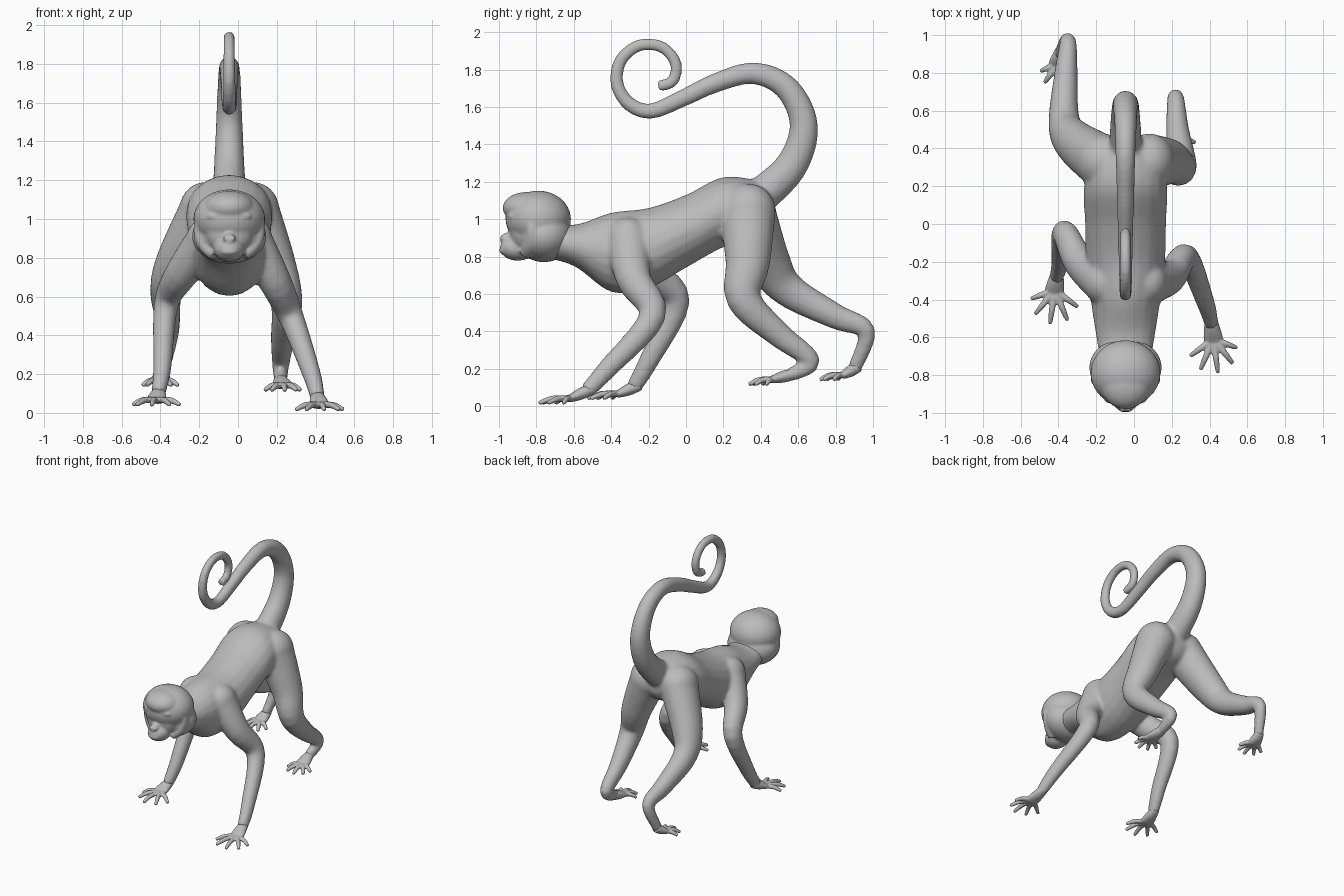
import bpy, bmesh, math
from mathutils import Vector, Matrix

default = bpy.data.objects.get("Cube")
if default:
    bpy.data.objects.remove(default, do_unlink=True)

MID = -0.045    # x of the spine, head and tail
SIDES = 20

grey = bpy.data.materials.new("plain_grey")
grey.use_nodes = True
colour = (0.5, 0.5, 0.5, 1)
grey.diffuse_color = colour
grey.node_tree.nodes["Principled BSDF"].inputs["Base Color"].default_value = colour


def spline(points, steps=5):
    """Smooth curve through rows of numbers, positions and radii alike."""
    rows = [Vector(p) for p in points]
    rows = [rows[0]] + rows + [rows[-1]]
    curve = []
    for before, start, end, after in zip(rows, rows[1:], rows[2:], rows[3:]):
        leave, arrive = (end - before) / 2, (after - start) / 2
        for i in range(steps):
            t = i / steps
            blend = t * t * (3 - 2 * t)
            curve.append(start.lerp(end, blend) + leave * t * (1 - t) ** 2
                         - arrive * t * t * (1 - t))
    return curve + [rows[-1]]


def loft(bm, points, axis=None):
    """Closed tube; each point is x, y, z, half width, half depth."""
    rows = spline(points)
    centres = [Vector(row[:3]) for row in rows]
    last = len(rows) - 1
    rings = []
    for i, row in enumerate(rows):
        along = axis or (centres[min(i + 1, last)] - centres[max(i - 1, 0)]).normalized()
        side = Vector((1, 0, 0))
        side = (side - along * side.dot(along)).normalized()
        up = along.cross(side)
        ring = []
        for k in range(SIDES):
            angle = math.tau * k / SIDES
            offset = side * row[3] * math.cos(angle) + up * row[4] * math.sin(angle)
            ring.append(bm.verts.new(centres[i] + offset))
        rings.append(ring)
    for ring, following in zip(rings, rings[1:]):
        for k in range(SIDES):
            n = (k + 1) % SIDES
            bm.faces.new((ring[k], ring[n], following[n], following[k]))
    bm.faces.new(rings[0][::-1])
    bm.faces.new(rings[-1])


def ball(bm, centre, radii):
    matrix = Matrix.Translation(centre) @ Matrix.Diagonal((*radii, 1))
    bmesh.ops.create_uvsphere(bm, u_segments=32, v_segments=20, radius=1, matrix=matrix)


def taper(bm, path, thick, thin, power=1.4):
    """Tube with a round start whose radius falls off quickly, then slowly."""
    last = len(path) - 1
    points = []
    for i, place in enumerate(path):
        radius = thin + (thick - thin) * (1 - i / last) ** power
        points.append((*place, radius * 0.9, radius))
    loft(bm, points)
    ball(bm, path[0], (thick * 0.9, thick, thick))


def finish(bm, name, voxel=None, smoothing=0):
    """Turn the parts into one smooth object, fused into a single skin."""
    bmesh.ops.recalc_face_normals(bm, faces=bm.faces)
    mesh = bpy.data.meshes.new(name)
    bm.to_mesh(mesh)
    bm.free()
    mesh.materials.append(grey)
    obj = bpy.data.objects.new(name, mesh)
    bpy.context.collection.objects.link(obj)
    bpy.ops.object.select_all(action='DESELECT')
    obj.select_set(True)
    bpy.context.view_layer.objects.active = obj
    if voxel:
        fuse = obj.modifiers.new("fuse", 'REMESH')
        fuse.mode = 'VOXEL'
        fuse.voxel_size = voxel
        relax = obj.modifiers.new("relax", 'SMOOTH')
        relax.factor = 0.5
        relax.iterations = smoothing
        for modifier in ("fuse", "relax"):
            bpy.ops.object.modifier_apply(modifier=modifier)
    bpy.ops.object.shade_smooth()


# Torso and neck, from rump to skull: y, top, bottom, half width
body = bmesh.new()
torso = [(0.46, 1.15, 1, 0.1), (0.4, 1.2, 0.92, 0.17), (0.2, 1.225, 0.85, 0.22),
         (0, 1.13, 0.74, 0.215), (-0.2, 1.06, 0.63, 0.21), (-0.4, 1.035, 0.61, 0.185),
         (-0.6, 0.97, 0.75, 0.155), (-0.8, 1, 0.8, 0.12)]
loft(body, [(MID, y, (top + low) / 2, wide, (top - low) / 2) for y, top, low, wide in torso],
     Vector((0, -1, 0)))

# Tail: an arch over the back that ends in a closing spiral
tail = [(MID, y, z) for y, z in [(0.37, 1.1), (0.56, 1.28), (0.63, 1.5), (0.54, 1.7),
                                 (0.36, 1.78), (0.15, 1.725), (-0.02, 1.645)]]
CURL = 9
for i in range(CURL):
    t = i / (CURL - 1)
    angle = math.radians(-90 - 320 * t)
    reach = 0.183 * (1 - 0.65 * t ** 5)
    tail.append((MID, -0.19 + reach * math.cos(angle), 1.76 + reach * math.sin(angle)))
taper(body, tail, 0.1, 0.032, 3)

# Limbs: path from shoulder or hip, then palm centre and how far the digits turn
arms = {
    "left_hand": ([(0.07, -0.31, 0.89), (0.19, -0.28, 0.68), (0.28, -0.18, 0.48),
                   (0.38, -0.42, 0.2), (0.41, -0.53, 0.08)], (0.42, -0.61, 0.045), 8),
    "right_hand": ([(-0.16, -0.31, 0.89), (-0.29, -0.2, 0.72), (-0.37, -0.05, 0.56),
                    (-0.39, -0.2, 0.24), (-0.41, -0.28, 0.1)], (-0.42, -0.35, 0.07), -8)}
legs = {
    "left_foot": ([(0.08, 0.33, 1.04), (0.19, 0.33, 0.77), (0.25, 0.31, 0.57),
                   (0.23, 0.5, 0.38), (0.22, 0.67, 0.24), (0.22, 0.55, 0.165)],
                  (0.23, 0.47, 0.145), 5),
    "right_foot": ([(-0.17, 0.33, 1.04), (-0.32, 0.44, 0.77), (-0.37, 0.55, 0.62),
                    (-0.36, 0.8, 0.48), (-0.35, 0.965, 0.4), (-0.39, 0.9, 0.2)],
                   (-0.4, 0.85, 0.17), -5)}
for path, palm, turn in arms.values():
    taper(body, path, 0.12, 0.042)
for path, palm, turn in legs.values():
    taper(body, path, 0.15, 0.037)
finish(body, "body", 0.012, 10)


def hand(name, wrist, palm, turn, length):
    """Flat palm with a fan of five jointed digits."""
    bm = bmesh.new()
    wrist, palm = Vector(wrist), Vector(palm)
    loft(bm, [(*wrist.lerp(palm, -0.5), 0.03, 0.03), (*wrist.lerp(palm, 0.3), 0.043, 0.032),
              (*palm, 0.052, 0.023), (*palm.lerp(wrist, -0.3), 0.043, 0.016)])
    for i in range(-2, 3):
        angle = math.radians(turn + 31 * i)
        reach = length * (0.6 + 0.4 * math.cos(angle))
        tip = palm + Vector((reach * math.sin(angle), -reach * math.cos(angle), -0.029))
        knuckle = palm.lerp(tip, 0.6) + Vector((0, 0, 0.012))
        loft(bm, [(*palm.lerp(tip, 0.1), 0.018, 0.017), (*knuckle, 0.016, 0.016),
                  (*tip, 0.011, 0.011)])
    finish(bm, name, 0.006, 3)


# Hands and feet
for group, length in ((arms, 0.18), (legs, 0.135)):
    for name, (path, palm, turn) in group.items():
        hand(name, path[-1], palm, turn, length)

# Head: skull, forehead, jaw, face, muzzle, nose and lips
head = bmesh.new()
ball(head, (MID, -0.79, 1), (0.185, 0.175, 0.152))
ball(head, (MID, -0.85, 1.06), (0.13, 0.13, 0.085))
ball(head, (MID, -0.76, 0.91), (0.192, 0.155, 0.14))
ball(head, (MID, -0.87, 0.94), (0.125, 0.075, 0.13))
ball(head, (MID, -0.9, 0.845), (0.08, 0.095, 0.067))
ball(head, (MID, -0.945, 0.89), (0.035, 0.05, 0.04))
ball(head, (MID, -0.97, 0.83), (0.045, 0.03, 0.018))
for sign in (-1, 1):
    # Brow and nostril
    ball(head, (MID + sign * 0.055, -0.93, 1.015), (0.06, 0.024, 0.022))
    ball(head, (MID + sign * 0.02, -0.985, 0.9), (0.014, 0.012, 0.012))
    # Cheek ruff sweeping from temple to chin
    ruff = []
    for degrees in range(60, -80, -20):
        angle = math.radians(degrees)
        ruff.append((MID + sign * 0.155 * math.cos(angle), -0.82 - 0.05 * math.sin(angle) ** 2,
                     0.94 + 0.145 * math.sin(angle), 0.03, 0.035))
    loft(head, ruff)
finish(head, "head", 0.008, 7)

# Eyes
for name, sign in (("right_eye", -1), ("left_eye", 1)):
    eye = bmesh.new()
    ball(eye, (MID + sign * 0.047, -0.925, 0.962), (0.027, 0.025, 0.021))
    finish(eye, name)
